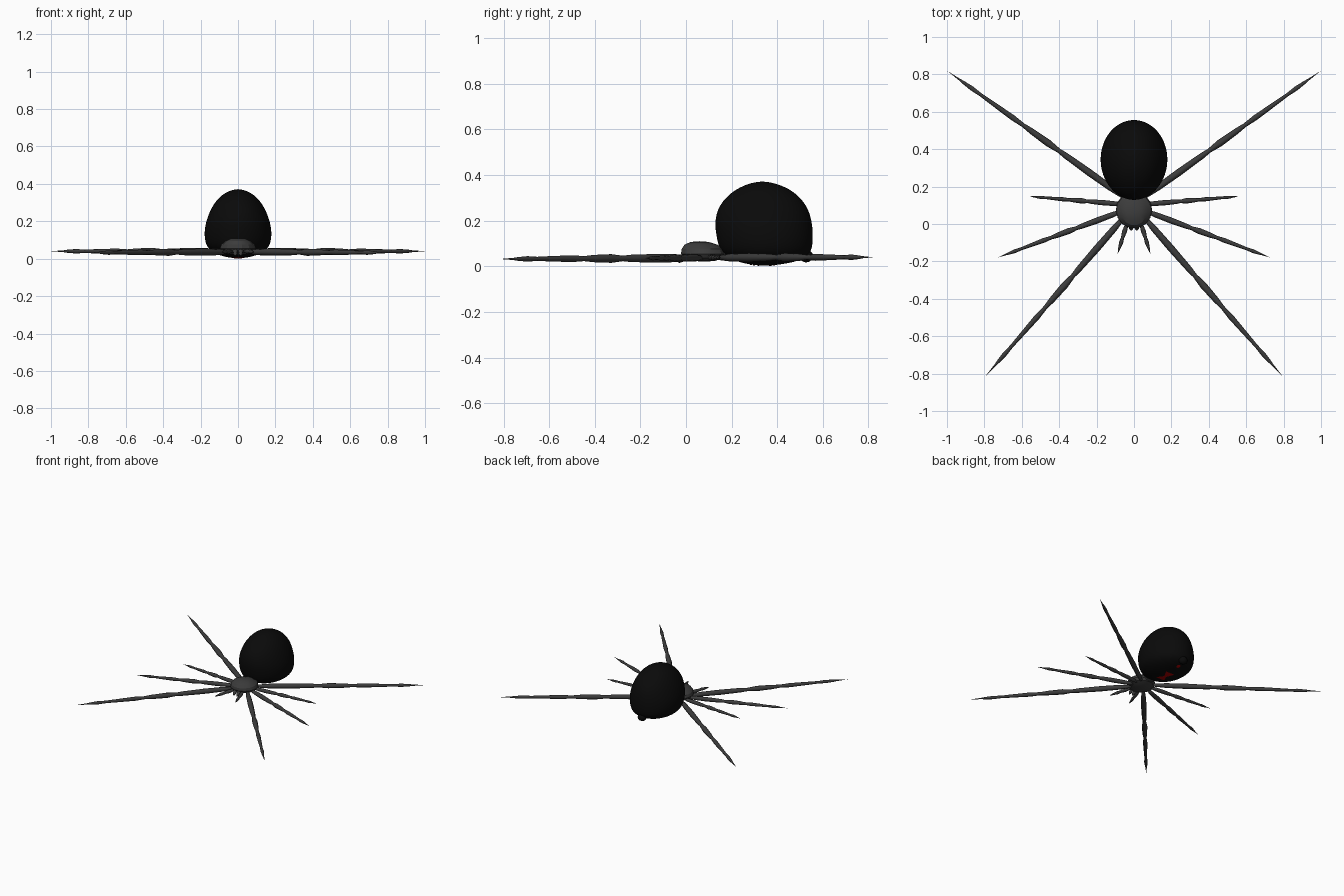
import bpy, bmesh, math
from mathutils import Vector

cube = bpy.data.objects.get("Cube")
if cube:
    bpy.data.objects.remove(cube, do_unlink=True)


def material(name, rgb):
    m = bpy.data.materials.new(name)
    m.use_nodes = True
    m.diffuse_color = (*rgb, 1)
    m.node_tree.nodes["Principled BSDF"].inputs["Base Color"].default_value = (*rgb, 1)
    return m


GREY = material("dark grey", (0.045, 0.045, 0.045))
BLACK = material("black", (0.003, 0.003, 0.003))
RED = material("deep red", (0.36, 0.0, 0.0))


def finish(bm, name, mat, angle=50):
    bmesh.ops.recalc_face_normals(bm, faces=bm.faces)
    mesh = bpy.data.meshes.new(name)
    bm.to_mesh(mesh)
    bm.free()
    mesh.materials.append(mat)
    ob = bpy.data.objects.new(name, mesh)
    bpy.context.collection.objects.link(ob)
    bpy.ops.object.select_all(action='DESELECT')
    ob.select_set(True)
    bpy.context.view_layer.objects.active = ob
    bpy.ops.object.shade_smooth_by_angle(angle=math.radians(angle))
    return ob


def loft(rings, start=None, end=None):
    """Skin a list of point rings, closing each end to a point."""
    bm = bmesh.new()
    rows = [[bm.verts.new(p) for p in ring] for ring in rings]
    n = len(rows[0])
    for a, b in zip(rows, rows[1:]):
        for i in range(n):
            j = (i + 1) % n
            bm.faces.new((a[i], a[j], b[j], b[i]))
    for row, tip in ((rows[0], start), (rows[-1], end)):
        v = bm.verts.new(tip)
        for i in range(n):
            bm.faces.new((row[i], row[(i + 1) % n], v))
    return bm


def stacked(profile, n, bottom, top):
    """Stack of ellipses: each row is z, y front, y back, half width."""
    rings = []
    for z, y0, y1, w in profile:
        rings.append([(w * math.cos(a), (y0 + y1) / 2 + (y1 - y0) / 2 * math.sin(a), z)
                      for a in (2 * math.pi * i / n for i in range(n))])
    return loft(rings, bottom, top)


def spindle(name, p0, p1, profile, scale, sides=8):
    """Tapered limb from p0 to p1; profile is (fraction, radius)."""
    p0, p1 = Vector(p0), Vector(p1)
    d = (p1 - p0).normalized()
    u = d.cross(Vector((0, 0, 1))).normalized()
    v = u.cross(d)
    rings = []
    for t, r in profile:
        c = p0.lerp(p1, t)
        rings.append([c + scale * r * (u * math.cos(a) + v * math.sin(a))
                      for a in (2 * math.pi * i / sides for i in range(sides))])
    return finish(loft(rings, p0, p1), name, GREY)


def ball(name, loc, size, mat):
    bm = bmesh.new()
    bmesh.ops.create_uvsphere(bm, u_segments=14, v_segments=8, radius=1)
    bmesh.ops.scale(bm, vec=size, verts=bm.verts)
    bmesh.ops.translate(bm, vec=loc, verts=bm.verts)
    return finish(bm, name, mat)


# Abdomen: tall egg, flattened below and at the back
abdomen = finish(stacked([
    (0.006, 0.29, 0.40, 0.05), (0.02, 0.22, 0.49, 0.11), (0.05, 0.16, 0.545, 0.16),
    (0.09, 0.14, 0.557, 0.178), (0.14, 0.13, 0.559, 0.182), (0.19, 0.124, 0.555, 0.175),
    (0.25, 0.135, 0.54, 0.154), (0.30, 0.17, 0.505, 0.126), (0.34, 0.22, 0.455, 0.09),
    (0.365, 0.28, 0.39, 0.043)], 24, (0, 0.345, 0.002), (0, 0.335, 0.373)),
    "abdomen", BLACK, 180)
sub = abdomen.modifiers.new("smooth", 'SUBSURF')
sub.levels = sub.render_levels = 2
ball("spinneret", (0, 0.527, 0.045), (0.032, 0.03, 0.028), BLACK)

# Red marks laid onto the underside
def mark(name, y, half_x, half_y, pinch):
    bm = bmesh.new()
    bmesh.ops.create_grid(bm, x_segments=8, y_segments=12, size=1)
    for v in bm.verts:
        s = v.co.y
        w = 0.25 + 0.75 * abs(s) if pinch else math.sqrt(max(0.02, 1 - s * s))
        v.co = (v.co.x * half_x * w, y + s * half_y, -0.05)
    ob = finish(bm, name, RED)
    wrap = ob.modifiers.new("lay on", 'SHRINKWRAP')
    wrap.target = abdomen
    wrap.wrap_method = 'PROJECT'
    wrap.use_project_z = True
    wrap.use_negative_direction = True
    wrap.use_positive_direction = True
    wrap.wrap_mode = 'OUTSIDE_SURFACE'
    wrap.offset = 0.002


mark("hourglass_mark", 0.335, 0.036, 0.055, True)
mark("rear_spot", 0.477, 0.014, 0.014, False)

# Head and thorax shell with a flattened top, and the waist
finish(stacked([
    (0.024, 0.03, 0.13, 0.05), (0.036, -0.01, 0.165, 0.085), (0.055, -0.024, 0.175, 0.097),
    (0.075, -0.022, 0.172, 0.09), (0.095, -0.008, 0.14, 0.068), (0.107, 0.02, 0.10, 0.04)],
    14, (0, 0.08, 0.02), (0, 0.06, 0.11)), "thorax", GREY, 25)
ball("waist", (0, 0.18, 0.06), (0.04, 0.05, 0.025), GREY)

# Legs, feelers and fangs, mirrored left and right
LEG = [(0.01, 0.011), (0.08, 0.017), (0.2, 0.019), (0.33, 0.016), (0.37, 0.012),
       (0.43, 0.019), (0.52, 0.016), (0.57, 0.011), (0.63, 0.015), (0.76, 0.011),
       (0.81, 0.009), (0.86, 0.012), (0.91, 0.008), (0.93, 0.005)]
FEELER = [(0.02, 0.008), (0.3, 0.013), (0.5, 0.009), (0.65, 0.011), (0.9, 0.005)]
LIMBS = [("front_leg", (0.05, 0.04, 0.036), (0.795, -0.815, 0.032), LEG, 1.0),
         ("second_leg", (0.06, 0.07, 0.037), (0.73, -0.18, 0.036), LEG, 0.85),
         ("third_leg", (0.06, 0.105, 0.038), (0.565, 0.148, 0.038), LEG, 0.75),
         ("rear_leg", (0.05, 0.14, 0.038), (1.0, 0.82, 0.04), LEG, 1.0),
         ("feeler", (0.035, 0.01, 0.04), (0.087, -0.157, 0.036), FEELER, 1.0),
         ("fang", (0.016, 0.0, 0.05), (0.014, -0.035, 0.016), FEELER, 1.1)]
for side, s in (("left", 1), ("right", -1)):
    for part, a, b, prof, scale in LIMBS:
        spindle(f"{side}_{part}", (s * a[0], a[1], a[2]), (s * b[0], b[1], b[2]), prof, scale)
